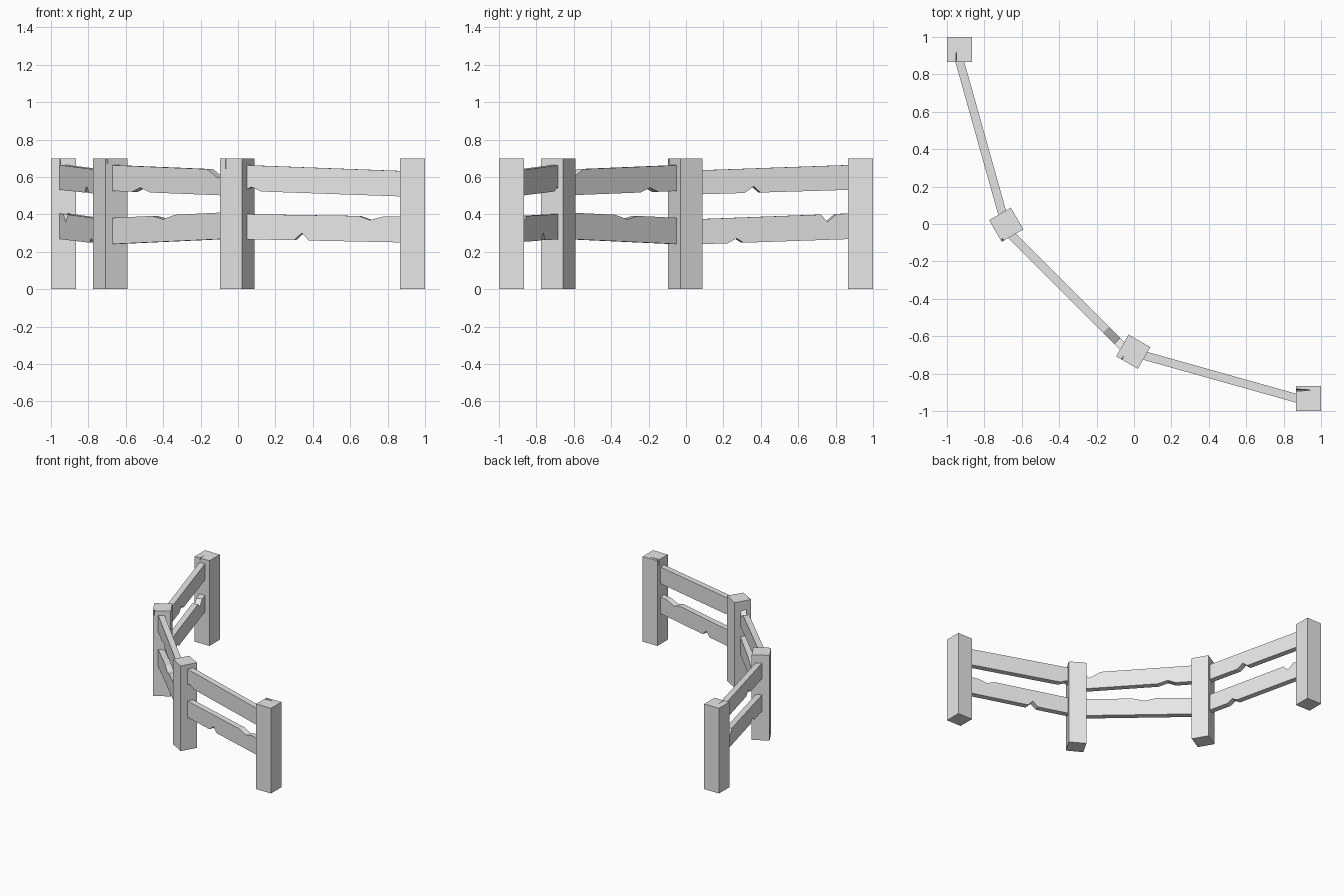
import bpy
import bmesh
from math import radians
from mathutils import Vector

default_cube = bpy.data.objects.get("Cube")
if default_cube:
    bpy.data.objects.remove(default_cube, do_unlink=True)

POST_HEIGHT = 0.7
POST_HALF = 0.067
RAIL_THICKNESS = 0.046


def make_material(name, colour):
    material = bpy.data.materials.new(name)
    material.use_nodes = True
    material.diffuse_color = colour
    shader = next(n for n in material.node_tree.nodes if n.type == "BSDF_PRINCIPLED")
    shader.inputs["Base Color"].default_value = colour
    return material


grey = make_material("light_grey", (0.8, 0.8, 0.8, 1))


def finish(bm, name):
    """Turn the bmesh into a flat-shaded object."""
    bmesh.ops.recalc_face_normals(bm, faces=bm.faces)
    mesh = bpy.data.meshes.new(name)
    bm.to_mesh(mesh)
    bm.free()
    mesh.materials.append(grey)
    obj = bpy.data.objects.new(name, mesh)
    bpy.context.collection.objects.link(obj)
    return obj


def make_post(name, centre, turn, crack_x, crack_width, crack_depth, crack_drop):
    """Square post whose top edge is split by a tapering crack on one side."""
    bm = bmesh.new()
    h, top = POST_HALF, POST_HEIGHT
    corners = [(-h, -h), (h, -h), (h, h), (-h, h)]
    low = [bm.verts.new((x, y, 0)) for x, y in corners]
    high = [bm.verts.new((x, y, top)) for x, y in corners]
    lip_a = bm.verts.new((crack_x - crack_width / 2, -h, top))
    lip_b = bm.verts.new((crack_x + crack_width / 2, -h, top))
    inner = bm.verts.new((crack_x, crack_depth - h, top))
    foot = bm.verts.new((crack_x, -h, top - crack_drop))
    bm.faces.new(low)
    bm.faces.new([high[0], lip_a, inner, lip_b, *high[1:]])
    bm.faces.new([low[0], low[1], high[1], lip_b, foot, lip_a, high[0]])
    bm.faces.new([lip_a, foot, inner])
    bm.faces.new([inner, foot, lip_b])
    for i in (1, 2, 3):
        j = (i + 1) % 4
        bm.faces.new([low[i], low[j], high[j], high[i]])
    obj = finish(bm, name)
    obj.location = (*centre, 0)
    obj.rotation_euler.z = radians(turn)


def edge_line(span, heights, notches, sign):
    """Sloping rail edge with triangular chips (start, tip, end, depth)."""
    def height(u):
        t = (u - span[0]) / (span[1] - span[0])
        return heights[0] + t * (heights[1] - heights[0])

    points = [(span[0], heights[0])]
    for start, tip, end, depth in notches:
        points += [(start, height(start)), (tip, height(tip) + sign * depth),
                   (end, height(end))]
    return points + [(span[1], heights[1])]


def make_rail(name, start, end, axis, top, bottom, top_chips=(), bottom_chips=()):
    """Plank between two plan points; chips are placed along the given axis."""
    a, b = Vector((*start, 0)), Vector((*end, 0))
    span = (a[axis], b[axis])
    side = (b - a).normalized().cross(Vector((0, 0, 1))) * RAIL_THICKNESS / 2
    outline = edge_line(span, bottom, bottom_chips, 1)
    outline += reversed(edge_line(span, top, top_chips, -1))
    bm = bmesh.new()
    rings = []
    for offset in (side, -side):
        ring = []
        for u, z in outline:
            place = a.lerp(b, (u - span[0]) / (span[1] - span[0])) + offset
            ring.append(bm.verts.new((place.x, place.y, z)))
        bm.faces.new(ring)
        rings.append(ring)
    near, far = rings
    for i in range(len(near)):
        bm.faces.new([near[i - 1], near[i], far[i], far[i - 1]])
    finish(bm, name)


# Posts: end posts square to the axes, middle posts turned with the curve
make_post("right_end_post", (-0.933, 0.933), 0, -0.018, 0.004, 0.08, 0.06)
make_post("right_middle_post", (-0.683, -0.004), 30, -0.056, 0.01, 0.02, 0.04)
make_post("left_middle_post", (-0.004, -0.683), -30, -0.033, 0.005, 0.02, 0.08)
make_post("left_end_post", (0.933, -0.933), -90, -0.045, 0.013, 0.09, 0.06)

# Right section rails
section = ((-0.688, 0), (-0.949, 0.93), 1)
make_rail("right_upper_rail", *section, (0.633, 0.666), (0.505, 0.533),
          bottom_chips=[(0.307, 0.356, 0.393, 0.034)])
make_rail("right_lower_rail", *section, (0.372, 0.407), (0.238, 0.27),
          top_chips=[(0.714, 0.751, 0.8, 0.04)],
          bottom_chips=[(0.217, 0.265, 0.302, 0.025)])

# Middle section rails
section = ((-0.68, -0.035), (-0.03, -0.685), 0)
make_rail("middle_upper_rail", *section, (0.664, 0.637), (0.526, 0.5),
          top_chips=[(-0.15, -0.09, -0.05, 0.046)],
          bottom_chips=[(-0.55, -0.508, -0.455, 0.024)])
make_rail("middle_lower_rail", *section, (0.38, 0.412), (0.24, 0.27),
          top_chips=[(-0.444, -0.385, -0.32, 0.021)])

# Left section rails
section = ((0, -0.688), (0.93, -0.949), 0)
make_rail("left_upper_rail", *section, (0.665, 0.63), (0.527, 0.494),
          bottom_chips=[(0.03, 0.08, 0.128, 0.022)])
make_rail("left_lower_rail", *section, (0.402, 0.387), (0.268, 0.249),
          top_chips=[(0.652, 0.711, 0.786, 0.021)],
          bottom_chips=[(0.305, 0.348, 0.385, 0.04)])
